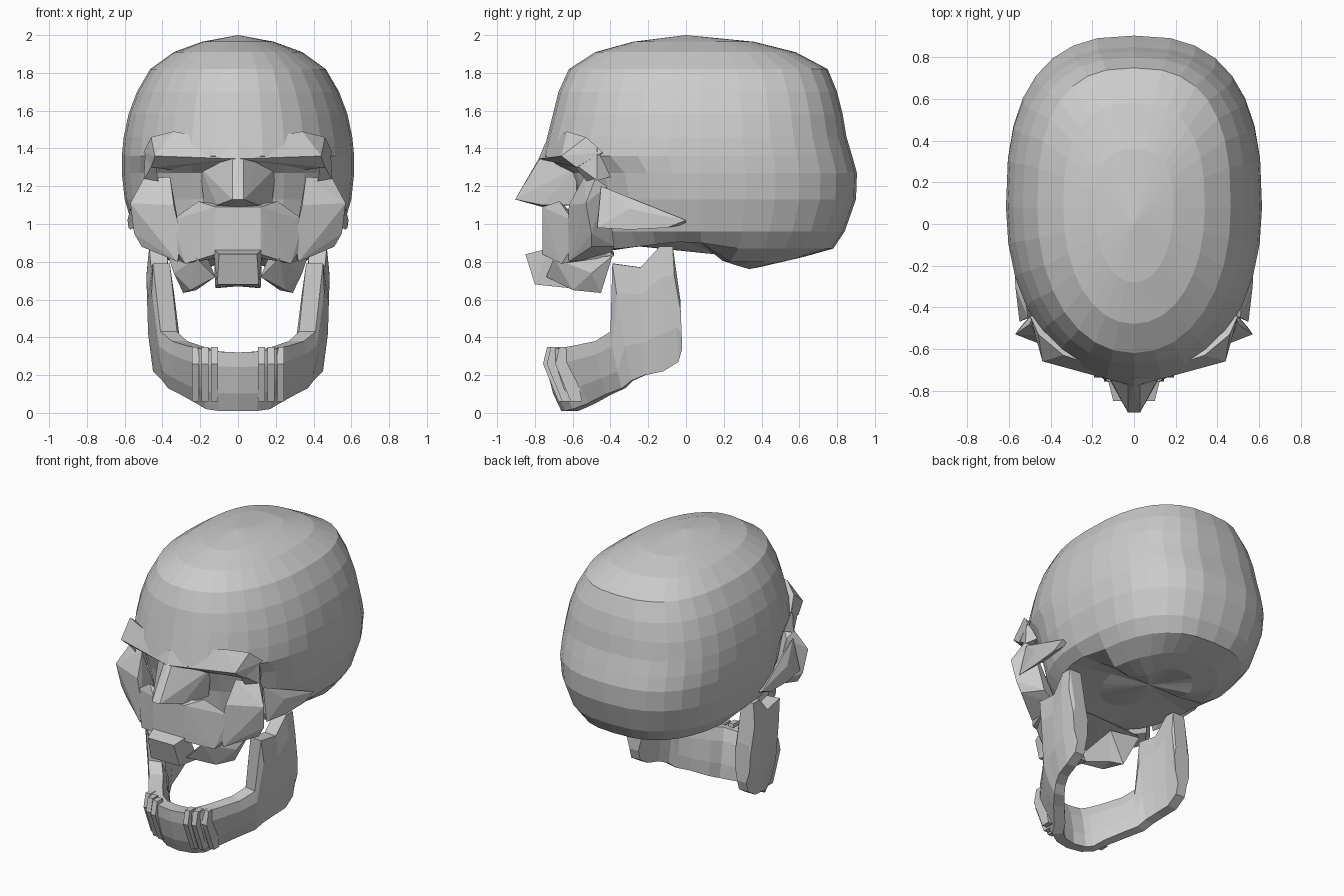
import bpy, bmesh
from math import sin, cos, pi, radians
from mathutils import Vector


def finish(name, bm):
    bmesh.ops.recalc_face_normals(bm, faces=bm.faces[:])
    me = bpy.data.meshes.new(name)
    bm.to_mesh(me)
    bm.free()
    ob = bpy.data.objects.new(name, me)
    bpy.context.collection.objects.link(ob)
    return ob


def hulls(name, groups):
    """Faceted bone chunks: each point group becomes a hull on both sides."""
    bm = bmesh.new()
    for pts in groups:
        for s in (1, -1):
            vs = [bm.verts.new((s * x, y, z)) for x, y, z in pts]
            bmesh.ops.convex_hull(bm, input=vs)
    loose = [v for v in bm.verts if not v.link_faces]
    bmesh.ops.delete(bm, geom=loose, context='VERTS')
    return finish(name, bm)


def lerp_table(t, table):
    if t <= table[0][0]:
        return table[0][1]
    for (a, va), (b, vb) in zip(table, table[1:]):
        if t <= b:
            return va + (vb - va) * (t - a) / (b - a)
    return table[-1][1]


# Cranium: rings (z, front y, back y, half width), underside lifted to a base profile
RINGS = [(.75, -.25, .48, .20), (.80, -.42, .62, .36), (.87, -.52, .78, .48),
         (.96, -.56, .84, .55), (1.13, -.58, .90, .60), (1.27, -.63, .905, .615),
         (1.36, -.76, .88, .615), (1.46, -.735, .85, .605), (1.58, -.705, .83, .58),
         (1.70, -.675, .80, .535), (1.82, -.62, .75, .465), (1.91, -.48, .58, .34),
         (1.965, -.28, .36, .19)]
BASE = [(-.7, .80), (-.35, .87), (0, .91), (.08, .90), (.2, .80), (.34, .76),
        (.77, .86), (.9, .90)]
N = 32
bm = bmesh.new()
loops = []
for z, yf, yb, w in RINGS:
    yc = .08
    ring = []
    for i in range(N):
        a = 2 * pi * i / N
        c, s = cos(a), sin(a)
        e = 2 / 2.6 if s > 0 else 2 / 2.1
        x = w * abs(c) ** e * (1 if c >= 0 else -1)
        y = yc + (yb - yc) * abs(s) ** e if s > 0 else yc - (yc - yf) * abs(s) ** e
        ring.append(bm.verts.new((x, y, max(z, lerp_table(y, BASE)))))
    loops.append(ring)
for r0, r1 in zip(loops, loops[1:]):
    for i in range(N):
        j = (i + 1) % N
        bm.faces.new((r0[i], r0[j], r1[j], r1[i]))
for ring, tip in ((loops[0], (0, .15, .84)), (loops[-1], (0, 0, 2.0))):
    v = bm.verts.new(tip)
    for i in range(N):
        bm.faces.new((ring[i], ring[(i + 1) % N], v))
finish("cranium", bm)

# Brow ridge with pointed outer corners
hulls("brow_ridge", [[(0, -.78, 1.345), (0, -.745, 1.43), (.44, -.66, 1.36),
                      (.34, -.63, 1.49), (.46, -.53, 1.46), (.5, -.44, 1.38),
                      (.46, -.58, 1.30), (.3, -.5, 1.28), (0, -.5, 1.29)],
                     [(.44, -.62, 1.34), (.49, -.47, 1.4), (.50, -.47, 1.23),
                      (.42, -.52, 1.22), (.46, -.40, 1.25)]])

# Nose bone
hulls("nose_bone", [[(0, -.78, 1.345), (.03, -.775, 1.345), (.03, -.905, 1.13),
                     (0, -.905, 1.13), (.11, -.76, 1.10), (0, -.76, 1.09),
                     (.10, -.70, 1.32), (.20, -.58, 1.30), (.18, -.58, 1.10), (0, -.5, 1.2)]])

# Cheekbones and the arches running back to the temples
hulls("cheekbone", [[(.50, -.48, 1.24), (.36, -.54, 1.25), (.57, -.53, 1.11),
                     (.55, -.50, .95), (.51, -.50, .88), (.34, -.62, 1.10),
                     (.30, -.63, .92), (.32, -.62, .80), (.30, -.40, .83),
                     (.48, -.42, 1.2), (.42, -.38, .88)]])
hulls("cheek_arch", [[(.51, -.45, 1.20), (.55, -.47, .98), (.57, -.30, 1.08),
                      (.57, -.30, .97), (.58, -.10, .98), (.585, 0, 1.02),
                      (.48, -.44, 1.1), (.50, -.28, 1.02), (.54, 0, 1.0)]])

# Upper jaw: central plate, side walls, molar blocks
hulls("upper_jaw", [[(0, -.76, 1.09), (.12, -.76, 1.09), (.13, -.755, .92),
                     (.12, -.76, .84), (0, -.76, .84), (.21, -.67, 1.12),
                     (.35, -.60, 1.02), (.34, -.60, .88), (.28, -.66, .79),
                     (.36, -.38, .83), (0, -.38, .85)],
                    [(.29, -.45, .635), (.25, -.60, .65), (.34, -.50, .74),
                     (.37, -.39, .83), (.22, -.70, .82), (.12, -.74, .72),
                     (.16, -.42, .82), (.22, -.50, .65)]])

# Upper front tooth block
hulls("upper_teeth", [[(0, -.85, .84), (.10, -.85, .84), (.11, -.80, .68), (0, -.80, .68),
                       (.12, -.61, .66), (0, -.61, .67), (.13, -.73, .87), (0, -.73, .87)]])

# Lower jaw: sections from chin to hinge (top x y z, bottom x y z, facing angle)
JAW = [(0, -.74, .32, 0, -.66, .01, 0), (.12, -.73, .325, .10, -.64, .01, 15),
       (.20, -.69, .34, .17, -.60, .02, 40), (.27, -.60, .355, .22, -.52, .05, 55),
       (.35, -.48, .38, .31, -.42, .10, 65), (.41, -.40, .43, .37, -.34, .13, 75),
       (.45, -.39, .79, .40, -.29, .17, 82), (.46, -.24, .77, .43, -.22, .20, 86),
       (.47, -.14, .88, .45, -.12, .22, 90), (.47, -.07, .88, .45, -.04, .27, 90),
       (.46, -.03, .60, .45, -.02, .34, 90)]
bm = bmesh.new()
secs = []
for xt, yt, zt, xb, yb, zb, ang in JAW:
    out = Vector((sin(radians(ang)), -cos(radians(ang)), 0))
    top, bot = Vector((xt, yt, zt)), Vector((xb, yb, zb))
    up = top.lerp(bot, .25) + out * .02
    low = top.lerp(bot, .7) + out * .02
    pts = [top, up, low, bot, bot - out * .07, low - out * .11, up - out * .12, top - out * .09]
    if ang == 0:
        for p in pts:
            p.x = 0
    secs.append([bm.verts.new(p) for p in pts])
for a, b in zip(secs, secs[1:]):
    for i in range(8):
        j = (i + 1) % 8
        bm.faces.new((a[i], a[j], b[j], b[i]))
bm.faces.new(secs[-1])
jaw = finish("lower_jaw", bm)
mir = jaw.modifiers.new("mirror", 'MIRROR')
mir.use_clip = True

# Upright tooth-root ridges on the front of the lower jaw
ridges = []
for x, y in ((.125, -.735), (.175, -.715), (.225, -.67)):
    w = .018
    ridges.append([(x + sx * w, y + dy + k, z)
                   for sx in (-1, 1) for k in (0, .06)
                   for dy, z in ((0, .35), (-.022, .26), (.06, .06))])
hulls("lower_tooth_roots", ridges)
